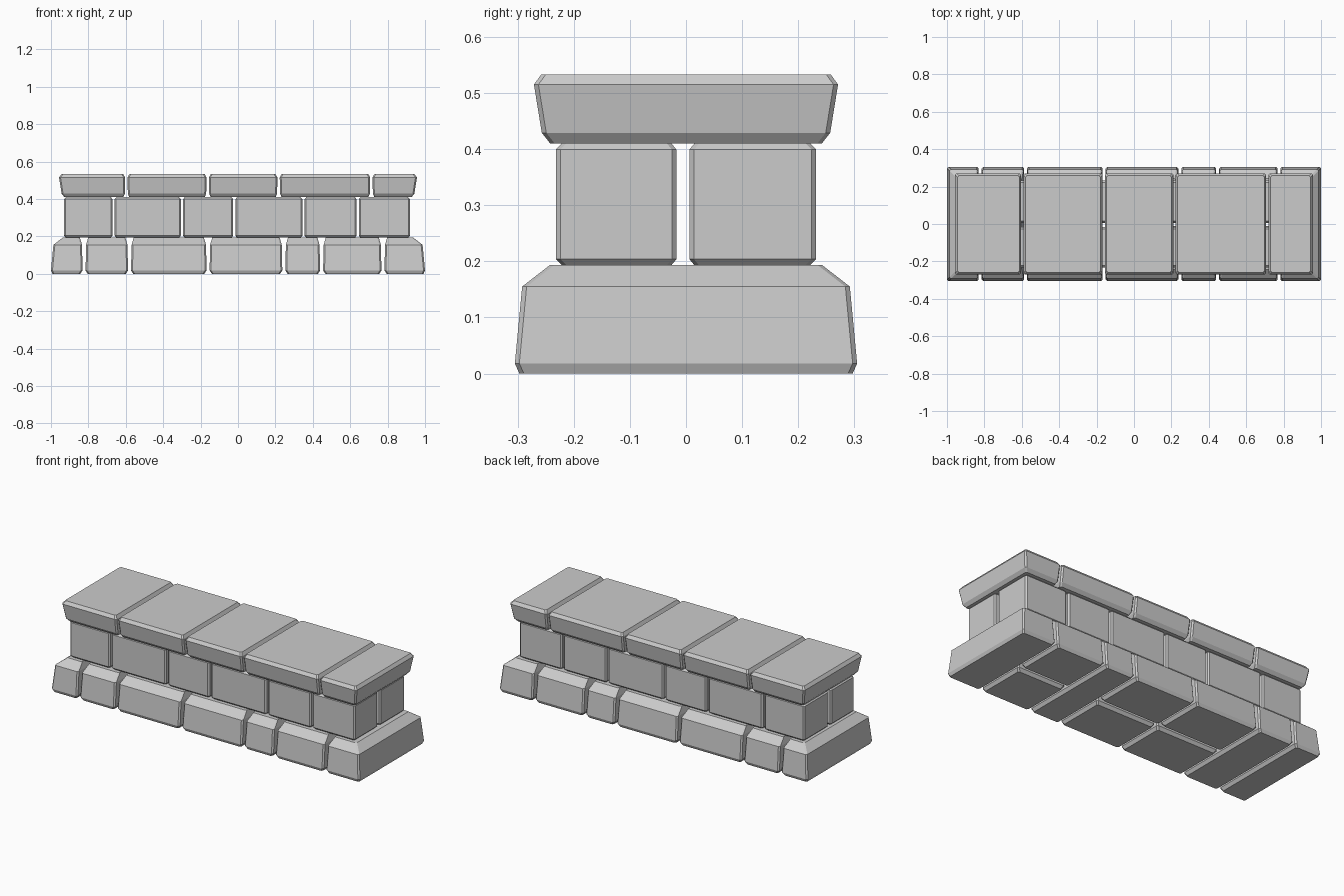
import bpy, bmesh

if "Cube" in bpy.data.objects:
    bpy.data.objects.remove(bpy.data.objects["Cube"])

GAP = 0.006  # half the joint between neighbouring stones

# Profiles per course: (z, inset on exposed sides, inset on joint sides)
BASE = [(0.0, 0.008, 0.014), (0.018, 0.0, 0.002), (0.155, 0.013, 0.005), (0.193, 0.062, 0.016)]
BODY = [(0.193, 0.011, 0.009), (0.204, 0.0, 0.0), (0.399, 0.0, 0.0), (0.41, 0.011, 0.009)]
CAP = [(0.41, 0.029, 0.010), (0.429, 0.014, 0.002), (0.515, 0.0, 0.0), (0.533, 0.013, 0.010)]


def stone(name, profile, x, y, exposed, c=0.008):
    """Loft a corner-chamfered block; exposed = flags for -x, +x, -y, +y sides."""
    bm = bmesh.new()
    rings = []
    for z, out, joint in profile:
        i = [out if e else joint for e in exposed]
        x0, x1, y0, y1 = x[0] + i[0], x[1] - i[1], y[0] + i[2], y[1] - i[3]
        pts = [(x0 + c, y0), (x1 - c, y0), (x1, y0 + c), (x1, y1 - c),
               (x1 - c, y1), (x0 + c, y1), (x0, y1 - c), (x0, y0 + c)]
        rings.append([bm.verts.new((px, py, z)) for px, py in pts])
    for a, b in zip(rings, rings[1:]):
        for k in range(8):
            n = (k + 1) % 8
            bm.faces.new((a[k], a[n], b[n], b[k]))
    bm.faces.new(rings[0][::-1])
    bm.faces.new(rings[-1])
    me = bpy.data.meshes.new(name)
    bm.to_mesh(me)
    bm.free()
    bpy.context.collection.objects.link(bpy.data.objects.new(name, me))


def course(name, profile, edges, half_y, split, seam=(-0.01, 0.01)):
    """Row of stones along x; indices in split become a front and back pair."""
    last = len(edges) - 2
    for i in range(last + 1):
        x = (edges[i] + (GAP if i else 0), edges[i + 1] - (GAP if i < last else 0))
        ends = (i == 0, i == last)
        if i in split:
            stone(f"{name}_front_{i}", profile, x, (-half_y, seam[0]), ends + (True, False))
            stone(f"{name}_back_{i}", profile, x, (seam[1], half_y), ends + (False, True))
        else:
            stone(f"{name}_{i}", profile, x, (-half_y, half_y), ends + (True, True))


# Sloped footing course
course("footing_stone", BASE, [-1.0, -0.823, -0.58, -0.16, 0.245, 0.447, 0.775, 1.0],
       0.305, {2, 3, 5})
# Double-skinned wall course
course("wall_stone", BODY, [-0.93, -0.665, -0.30, -0.02, 0.35, 0.64, 0.92],
       0.232, set(range(6)), (-0.017, 0.006))
# Flared coping slabs
course("coping_slab", CAP, [-0.957, -0.597, -0.162, 0.217, 0.713, 0.957], 0.271, set())
